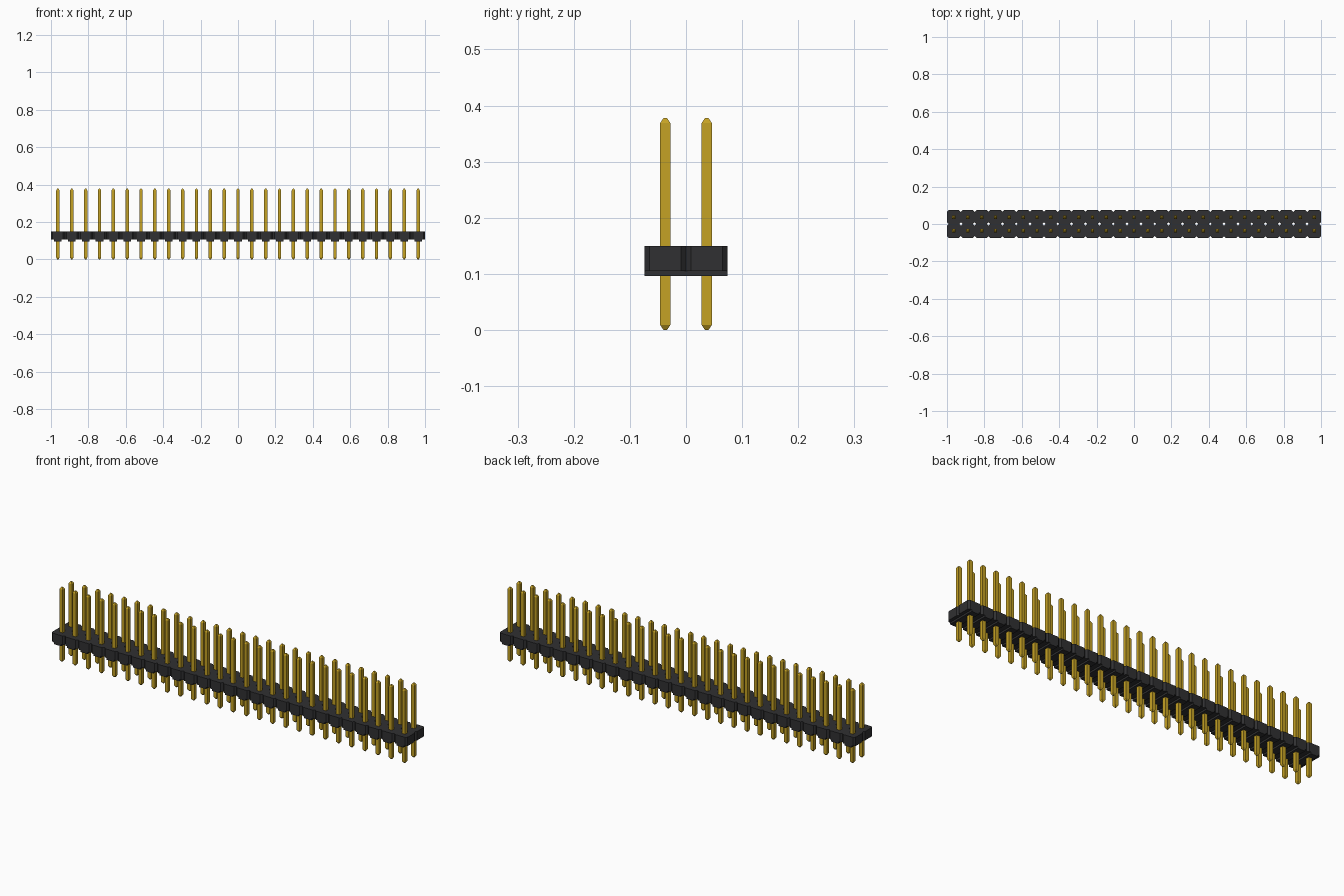
import bpy
import bmesh
from mathutils import Matrix, Vector

COLUMNS = 27
PITCH = 2 / COLUMNS
HALF = PITCH / 2
CHAMFER = 0.009
BODY_BOTTOM, BODY_TOP = 0.105, 0.15
FOOT_BOTTOM = 0.096
PIN_HALF, PIN_TOP, TIP = 0.009, 0.378, 0.009

if "Cube" in bpy.data.objects:
    bpy.data.objects.remove(bpy.data.objects["Cube"])


def material(name, color, metallic=0.0):
    mat = bpy.data.materials.new(name)
    mat.use_nodes = True
    mat.diffuse_color = color
    bsdf = mat.node_tree.nodes["Principled BSDF"]
    bsdf.inputs["Base Color"].default_value = color
    return mat


def loft(bm, rings):
    """Skin a stack of equal-sized rings and cap both ends."""
    loops = [[bm.verts.new(p) for p in ring] for ring in rings]
    n = len(loops[0])
    for low, high in zip(loops, loops[1:]):
        for i in range(n):
            j = (i + 1) % n
            bm.faces.new((low[i], low[j], high[j], high[i]))
    bm.faces.new(loops[0][::-1])
    bm.faces.new(loops[-1])


def octagon(x, y, h, c, z):
    a = h - c
    pts = [(h, -a), (h, a), (a, h), (-a, h), (-h, a), (-h, -a), (-a, -h), (a, -h)]
    return [Vector((x + px, y + py, z)) for px, py in pts]


def square(x, y, h, z):
    return [Vector((x + sx * h, y + sy * h, z))
            for sx, sy in ((1, -1), (1, 1), (-1, 1), (-1, -1))]


def box(bm, center, size):
    bmesh.ops.create_cube(bm, size=1, matrix=Matrix.Translation(center)
                          @ Matrix.Diagonal((*size, 1)))


def finish(bm, name, mat):
    mesh = bpy.data.meshes.new(name)
    bm.to_mesh(mesh)
    bm.free()
    mesh.materials.append(mat)
    obj = bpy.data.objects.new(name, mesh)
    bpy.context.collection.objects.link(obj)


plastic = material("black plastic", (0.03, 0.03, 0.032, 1))
gold = material("gold plating", (0.56, 0.36, 0.018, 1))

housing, feet, pins = bmesh.new(), bmesh.new(), bmesh.new()
for column in range(COLUMNS):
    x = (column - (COLUMNS - 1) / 2) * PITCH
    for y in (-HALF, HALF):
        # Chamfered housing cell
        loft(housing, [octagon(x, y, HALF, CHAMFER, z) for z in (BODY_BOTTOM, BODY_TOP)])
        # Square pin with tapered tips
        loft(pins, [square(x, y, h, z) for h, z in (
            (PIN_HALF * 0.35, 0), (PIN_HALF, TIP),
            (PIN_HALF, PIN_TOP - TIP), (PIN_HALF * 0.35, PIN_TOP))])
    # Standoff rib under the column
    box(feet, (x, 0, (FOOT_BOTTOM + BODY_BOTTOM) / 2),
        (PITCH * 0.55, 4 * HALF, BODY_BOTTOM - FOOT_BOTTOM))

finish(housing, "housing", plastic)
finish(feet, "standoff_ribs", plastic)
finish(pins, "pins", gold)
